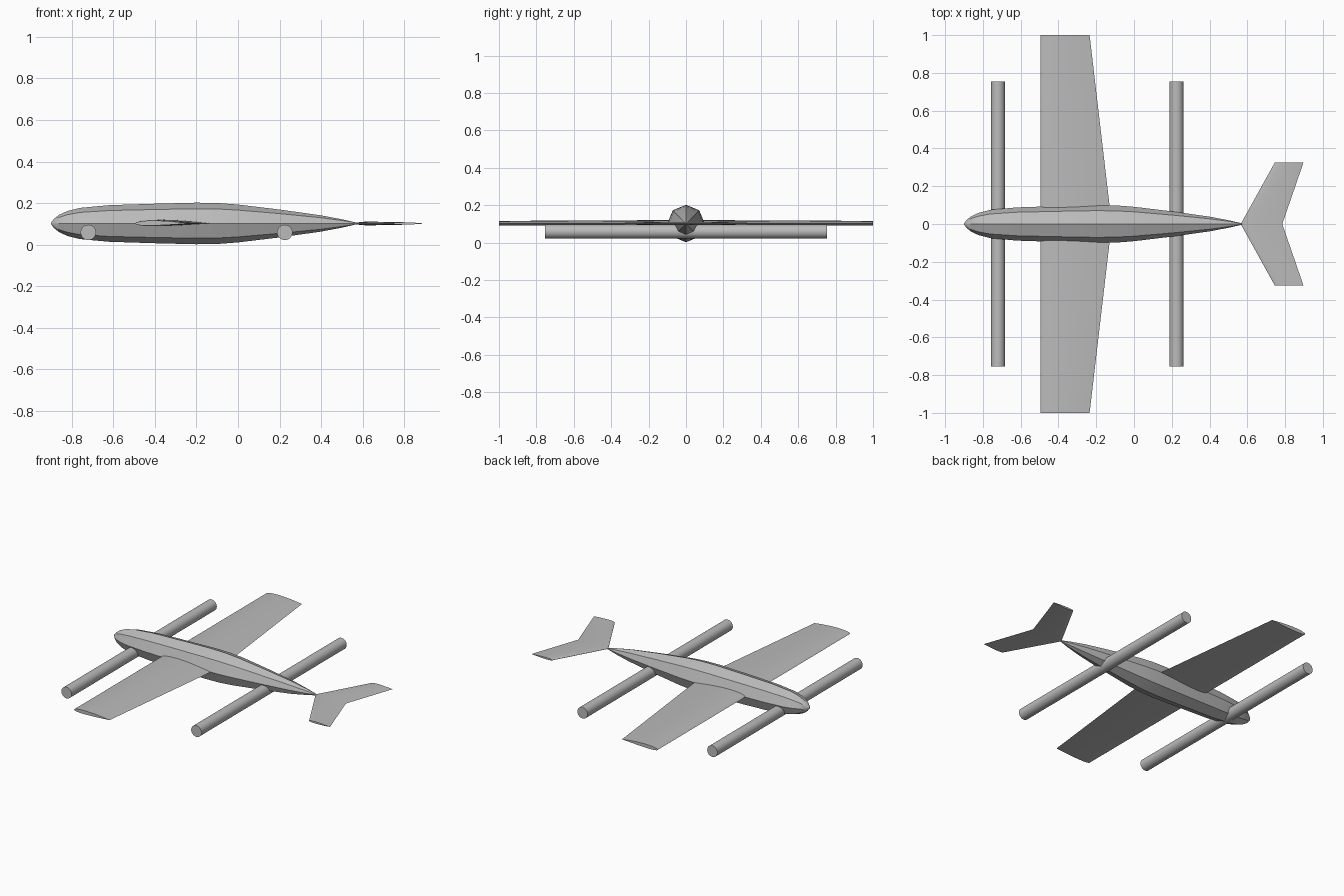
import bpy, bmesh, math
from mathutils import Vector

cube = bpy.data.objects.get("Cube")
if cube:
    bpy.data.objects.remove(cube)

AXIS_Z = 0.102

grey = bpy.data.materials.new("plain grey")
grey.use_nodes = True
colour = (0.5, 0.5, 0.5, 1)
grey.diffuse_color = colour
grey.node_tree.nodes["Principled BSDF"].inputs["Base Color"].default_value = colour


def finish(obj, angle=30):
    obj.data.materials.clear()
    obj.data.materials.append(grey)
    bpy.ops.object.select_all(action="DESELECT")
    obj.select_set(True)
    bpy.context.view_layer.objects.active = obj
    bpy.ops.object.shade_smooth_by_angle(angle=math.radians(angle))


def loft(name, rings):
    """Skin a row of closed cross-sections and cap both ends."""
    bm = bmesh.new()
    rows = [[bm.verts.new(p) for p in ring] for ring in rings]
    n = len(rows[0])
    for a, b in zip(rows, rows[1:]):
        for i in range(n):
            j = (i + 1) % n
            bm.faces.new((a[i], a[j], b[j], b[i]))
    bm.faces.new(rows[0])
    bm.faces.new(rows[-1])
    bmesh.ops.remove_doubles(bm, verts=bm.verts, dist=0.00005)
    bmesh.ops.recalc_face_normals(bm, faces=bm.faces)
    mesh = bpy.data.meshes.new(name)
    bm.to_mesh(mesh)
    bm.free()
    obj = bpy.data.objects.new(name, mesh)
    bpy.context.collection.objects.link(obj)
    finish(obj)
    return obj


def airfoil(lead, trail, y, thick, camber=0.0, steps=10):
    """Closed teardrop section running from leading to trailing edge."""
    chord = trail - lead
    ring = []
    for k in range(2 * steps):
        a = math.pi * k / steps
        t = (1 - math.cos(a)) / 2
        half = 2.97 * math.sqrt(t) - 1.26 * t - 3.52 * t**2 + 2.84 * t**3 - 1.03 * t**4
        side = 1 if k < steps else -1
        z = AXIS_Z + thick * (side * half / 2 + camber * 4 * t * (1 - t))
        ring.append(Vector((lead + chord * t, y, z)))
    return ring


# Eight-sided fuselage, nose towards -x
stations = [(-0.9, 0.003), (-0.885, 0.022), (-0.86, 0.042), (-0.82, 0.06),
            (-0.76, 0.075), (-0.62, 0.088), (-0.4, 0.095), (-0.2, 0.1),
            (-0.09, 0.098), (0.0, 0.091), (0.2, 0.067), (0.4, 0.039),
            (0.5, 0.02), (0.575, 0.003)]
loft("fuselage", [[Vector((x, r * math.cos(i * math.pi / 4),
                           AXIS_Z + r * math.sin(i * math.pi / 4)))
                   for i in range(8)] for x, r in stations])

# Straight leading edge, tapered trailing edge
loft("wing", [airfoil(-0.495, -0.235, -1, 0.024, 0.1),
              airfoil(-0.495, -0.118, 0, 0.032, 0.1),
              airfoil(-0.495, -0.235, 1, 0.024, 0.1)])

# Swept tailplane
loft("tailplane", [airfoil(0.745, 0.897, -0.325, 0.012),
                   airfoil(0.565, 0.785, 0, 0.018),
                   airfoil(0.745, 0.897, 0.325, 0.012)])

# Cross tubes under the nose and tail
for name, x in (("front_tube", -0.72), ("rear_tube", 0.225)):
    bpy.ops.mesh.primitive_cylinder_add(
        vertices=32, radius=0.037, depth=1.51,
        location=(x, 0, 0.059), rotation=(math.pi / 2, 0, 0))
    tube = bpy.context.object
    tube.name = name
    finish(tube)
